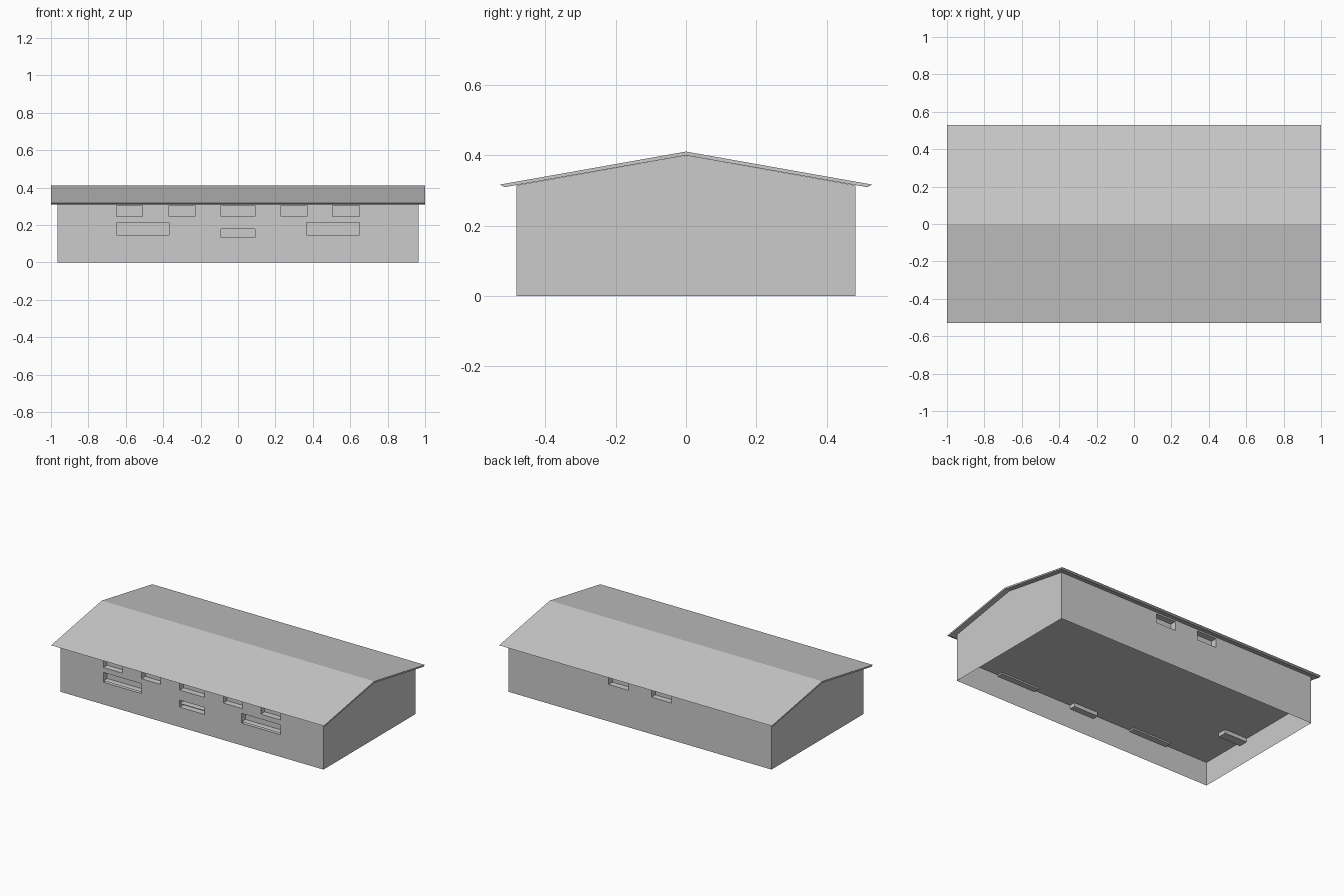
import bpy, bmesh

if "Cube" in bpy.data.objects:
    bpy.data.objects.remove(bpy.data.objects["Cube"])

gray = bpy.data.materials.new("light_gray")
gray.diffuse_color = (0.6, 0.6, 0.6, 1)
gray.use_nodes = True
gray.node_tree.nodes["Principled BSDF"].inputs["Base Color"].default_value = gray.diffuse_color

HX, HY = 0.965, 0.482        # half size of the walls
EAVE, RIDGE = 0.315, 0.40    # wall top at the sides and under the ridge
FLOOR, DEPTH = 0.157, 0.04


def finish(name, bm):
    bmesh.ops.remove_doubles(bm, verts=bm.verts, dist=1e-5)
    bmesh.ops.recalc_face_normals(bm, faces=bm.faces)
    me = bpy.data.meshes.new(name)
    bm.to_mesh(me)
    bm.free()
    me.materials.append(gray)
    ob = bpy.data.objects.new(name, me)
    bpy.context.collection.objects.link(ob)
    return ob


def face(bm, pts):
    return bm.faces.new([bm.verts.new(p) for p in pts])


def long_wall(bm, side, windows):
    """Wall at y = side * HY, with recessed windows (x0, x1, z0, z1)."""
    y, yi = side * HY, side * (HY - DEPTH)
    xs = sorted({-HX, HX} | {v for w in windows for v in w[:2]})
    zs = sorted({0, EAVE} | {v for w in windows for v in w[2:]})
    for a, b in zip(xs, xs[1:]):
        for c, d in zip(zs, zs[1:]):
            mx, mz = (a + b) / 2, (c + d) / 2
            inside = any(w[0] < mx < w[1] and w[2] < mz < w[3] for w in windows)
            if not inside:
                face(bm, [(a, y, c), (b, y, c), (b, y, d), (a, y, d)])
    for a, b, c, d in windows:
        loop = [(a, c), (b, c), (b, d), (a, d)]
        face(bm, [(p, yi, q) for p, q in loop])
        for (p, q), (r, s) in zip(loop, loop[1:] + loop[:1]):
            face(bm, [(p, y, q), (r, y, s), (r, yi, s), (p, yi, q)])


# walls, open at the bottom
front = [(a, b, 0.245, 0.305) for a, b in
         ((-0.65, -0.51), (-0.37, -0.23), (-0.09, 0.09), (0.23, 0.37), (0.505, 0.65))]
front += [(-0.65, -0.37, 0.147, 0.212), (0.365, 0.65, 0.147, 0.212),
          (-0.09, 0.09, 0.132, 0.178)]
back = [(-0.23, -0.085, 0.245, 0.305), (0.085, 0.23, 0.245, 0.305)]
bm = bmesh.new()
long_wall(bm, -1, front)
long_wall(bm, 1, back)
for x in (-HX, HX):
    face(bm, [(x, -HY, 0), (x, HY, 0), (x, HY, EAVE), (x, 0, RIDGE), (x, -HY, EAVE)])
finish("walls", bm)

# raised floor
bm = bmesh.new()
f = face(bm, [(-HX, -HY, FLOOR), (-HX, HY, FLOOR), (HX, HY, FLOOR), (HX, -HY, FLOOR)])
f.normal_update()
ob = finish("floor", bm)
if ob.data.polygons[0].normal.z > 0:
    ob.data.flip_normals()

# small block under the floor at the left end
bm = bmesh.new()
bmesh.ops.create_cube(bm, size=1)
for v in bm.verts:
    v.co = (-0.88 + v.co.x * 0.165, -0.14 + v.co.y * 0.06, 0.147 + v.co.z * 0.03)
finish("floor_block", bm)

# thin gable roof: extruded chevron profile
bm = bmesh.new()
profile = [(-0.53, 0.317), (0, 0.411), (0.53, 0.317), (0.515, 0.31), (0, 0.40), (-0.515, 0.31)]
ends = [[bm.verts.new((x, y, z)) for y, z in profile] for x in (-1, 1)]
for e in ends:
    bm.faces.new([e[i] for i in (0, 1, 4, 5)])
    bm.faces.new([e[i] for i in (1, 2, 3, 4)])
for i in range(6):
    j = (i + 1) % 6
    bm.faces.new([ends[0][i], ends[0][j], ends[1][j], ends[1][i]])
finish("roof", bm)
